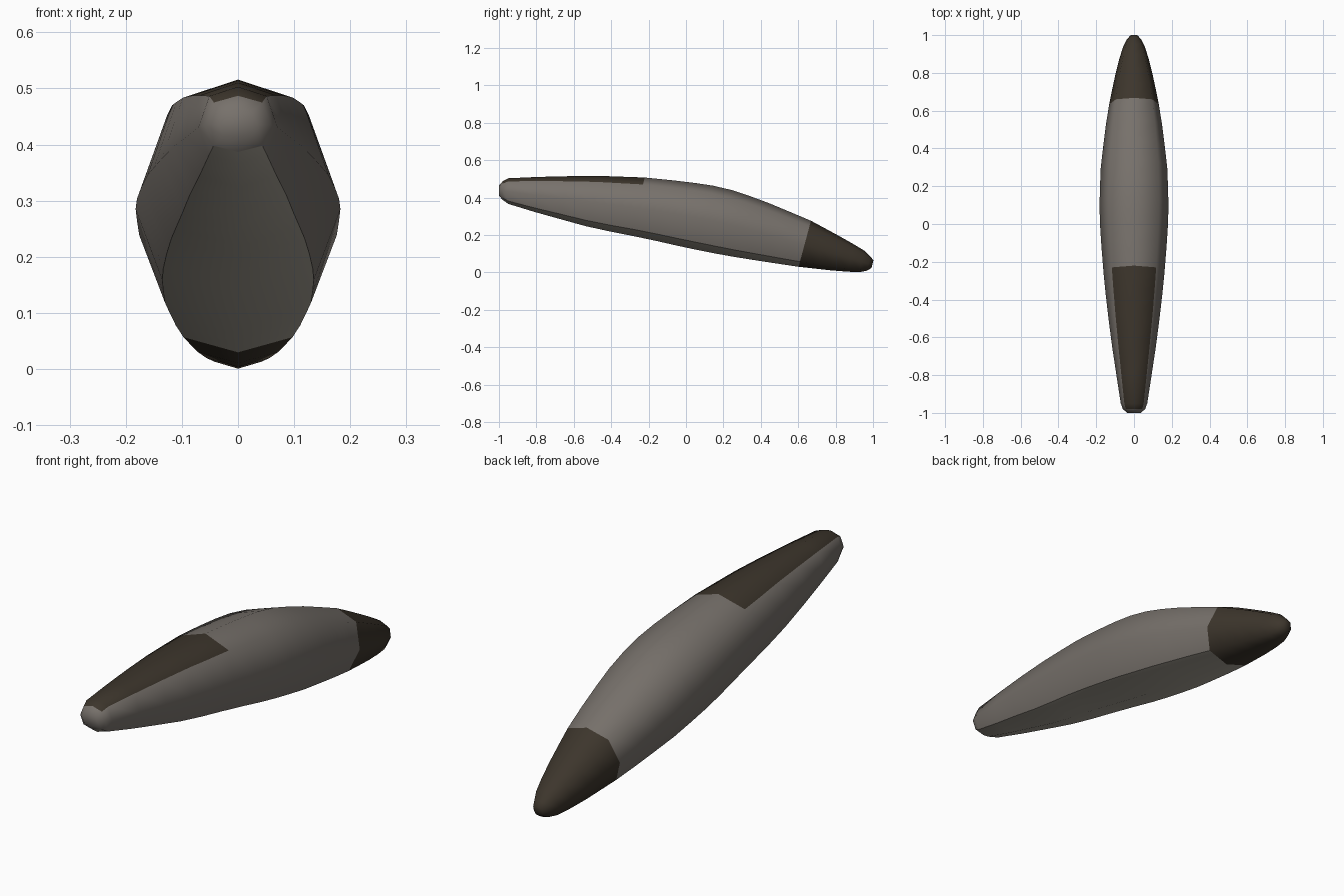
import bpy
import bmesh

if "Cube" in bpy.data.objects:
    bpy.data.objects.remove(bpy.data.objects["Cube"], do_unlink=True)


def make_material(name, rgb):
    mat = bpy.data.materials.new(name)
    mat.use_nodes = True
    mat.diffuse_color = (*rgb, 1)
    mat.node_tree.nodes["Principled BSDF"].inputs["Base Color"].default_value = (*rgb, 1)
    return mat


def sample(curve, y):
    """Linear lookup in a list of (y, value) points."""
    if y <= curve[0][0]:
        return curve[0][1]
    for (y0, v0), (y1, v1) in zip(curve, curve[1:]):
        if y <= y1:
            return v0 + (v1 - v0) * (y - y0) / (y1 - y0)
    return curve[-1][1]


# Outline curves along the length
TOP = [(-1, .464), (-.98, .487), (-.95, .503), (-.8, .51), (-.5, .517), (-.22, .507),
       (0, .485), (.2, .455), (.4, .388), (.66, .28), (.8, .205), (.95, .12), (.99, .08), (1, .065)]
BOTTOM = [(-1, .41), (-.98, .387), (-.95, .366), (-.8, .32), (-.5, .237), (-.22, .182), (0, .132),
          (.2, .092), (.4, .06), (.6, .03), (.8, .008), (.92, 0), (.96, .006), (.99, .02), (1, .035)]
WIDTH = [(-1, .035), (-.98, .059), (-.95, .07), (-.8, .093), (-.6, .123), (-.4, .147), (-.2, .167),
         (0, .18), (.12, .183), (.3, .176), (.5, .153), (.65, .129), (.8, .097), (.92, .066),
         (.97, .044), (1, .018)]
# Rings lean back behind the nose, to stay square to the sloping axis
LEAN = [(-.95, 0), (-.65, .125)]

# Ring centres; colour borders fall on FRONT, NOSE and TAIL
FRONT, NOSE, TAIL = -.26, -.98, .635
STATIONS = [-1, NOSE, -.95, -.8, -.65, -.5, -.37, FRONT, -.12, 0, .1, .2, .3, .4,
            .52, TAIL, .72, .8, .88, .94, .975, .997]

# Right half of the section as (width share, height share)
HALF = [(0, 1), (.73, .88), (1, .48), (.74, .11), (0, 0)]
SECTION = HALF + [(-x, h) for x, h in HALF[3:0:-1]]
COUNT = len(SECTION)
GREY, DARK, PALE = range(3)

bm = bmesh.new()
rings = []
for c in STATIONS:
    lean = sample(LEAN, c) * (sample(TOP, c) - sample(BOTTOM, c))
    z_top, z_low = sample(TOP, c + lean), sample(BOTTOM, c - lean)
    w = sample(WIDTH, c)
    rings.append([bm.verts.new((x * w, c + lean * (2 * h - 1), z_low + h * (z_top - z_low)))
                  for x, h in SECTION])


def skin_colour(c, k):
    """Dark tail and top panel, pale underside, grey elsewhere."""
    if c >= TAIL or (k in (0, COUNT - 1) and NOSE <= c < FRONT):
        return DARK
    return PALE if k in (3, 4) and c >= NOSE else GREY


# Skin
for c, a, b in zip(STATIONS, rings, rings[1:]):
    for k in range(COUNT):
        n = (k + 1) % COUNT
        bm.faces.new((a[k], a[n], b[n], b[k])).material_index = skin_colour(c, k)
bm.faces.new(rings[0]).material_index = GREY
bm.faces.new(rings[-1]).material_index = DARK
bmesh.ops.recalc_face_normals(bm, faces=bm.faces[:])
for face in bm.faces:
    face.smooth = True

# Crisp edges wherever the pale underside meets another colour
for edge in bm.edges:
    if len({f.material_index == PALE for f in edge.link_faces}) == 2:
        edge.smooth = False
# Crisp tail border
for k in range(COUNT):
    tail_ring = rings[STATIONS.index(TAIL)]
    bm.edges.get((tail_ring[k - 1], tail_ring[k])).smooth = False

mesh = bpy.data.meshes.new("hull")
bm.to_mesh(mesh)
bm.free()
mesh.materials.append(make_material("warm grey", (.185, .166, .148)))
mesh.materials.append(make_material("dark brown", (.046, .036, .025)))
mesh.materials.append(make_material("pale underside", (.42, .39, .33)))
hull = bpy.data.objects.new("hull", mesh)
bpy.context.collection.objects.link(hull)
